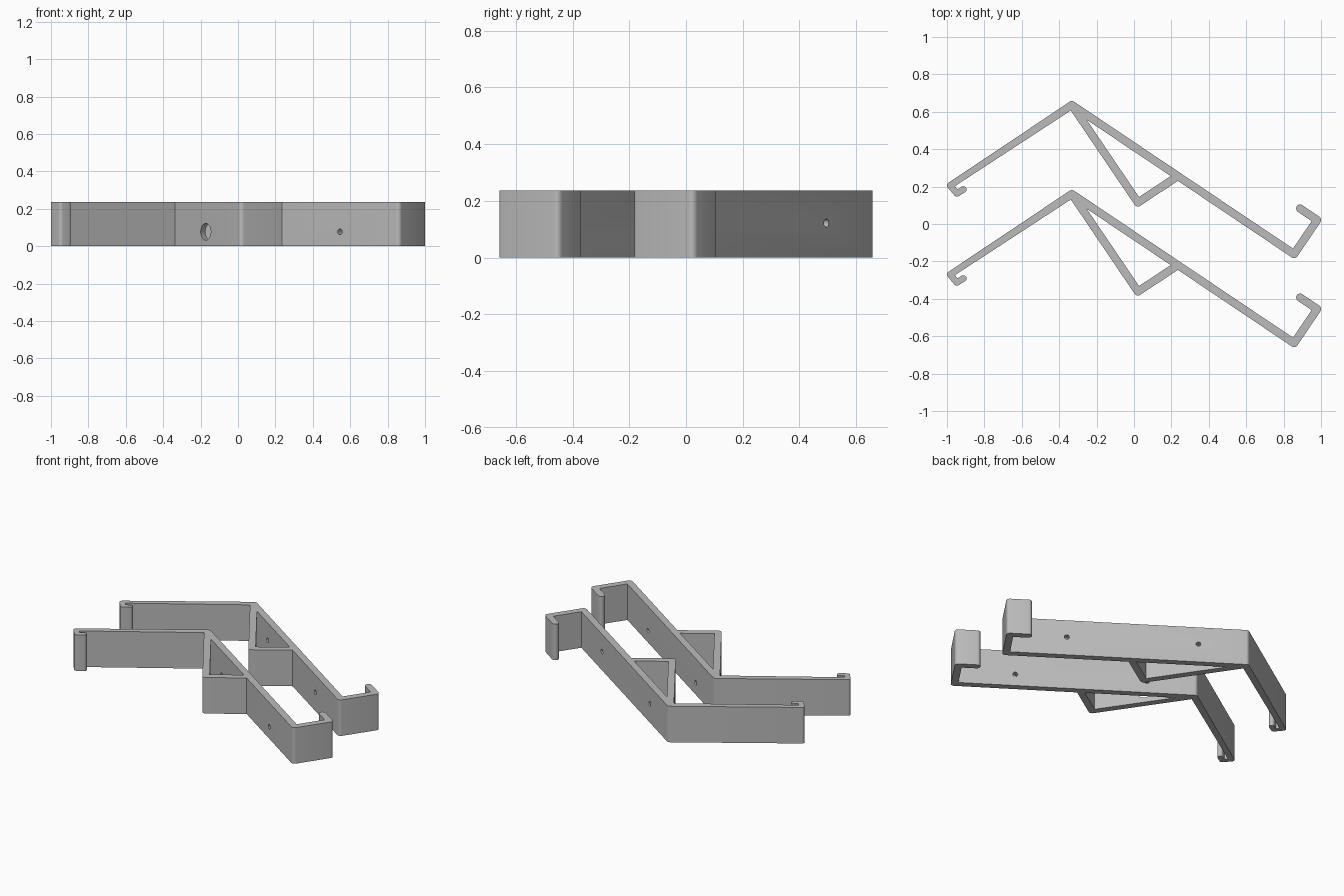
import bpy, bmesh, math
from mathutils import Vector, Matrix
from mathutils.geometry import intersect_line_line_2d  # noqa: F401

cube = bpy.data.objects.get("Cube")
if cube:
    bpy.data.objects.remove(cube)

HEIGHT = 0.236
SPACING = 0.476
THICK, THIN = 0.0214, 0.017      # half widths of the strips

# Centreline joints: (position, half width)
small_tip = (Vector((-0.912, 0.185)), THIN)
small_bend = (Vector((-0.947, 0.163)), THIN)
small_corner = (Vector((-0.983, 0.206)), THIN)
apex = (Vector((-0.332, 0.636)), THICK)
end = (Vector((0.856, -0.161)), THICK)
big_corner = (Vector((0.979, 0.021)), THICK)
big_tip = (Vector((0.888, 0.083)), THICK)
brace_joint = (Vector((0.235, 0.256)), THICK)
brace_corner = (Vector((0.021, 0.115)), THICK)

outline_walk = [small_tip, small_bend, small_corner, apex, end, big_corner,
                big_tip, big_corner, end, brace_joint, brace_corner, apex,
                small_corner, small_bend]
window_walk = [apex, brace_corner, brace_joint]

material = bpy.data.materials.new("plain grey")
material.use_nodes = True
grey = (0.5, 0.5, 0.5, 1)
material.diffuse_color = grey
material.node_tree.nodes["Principled BSDF"].inputs["Base Color"].default_value = grey


def left_normal(a, b):
    d = (b - a).normalized()
    return Vector((-d.y, d.x))


def meet(p, d, q, e):
    """Crossing of two lines given by point and direction."""
    w = q - p
    return p + d * ((w.x * e.y - w.y * e.x) / (d.x * e.y - d.y * e.x))


def offset_walk(walk):
    """Offset a closed walk to its left: round outer turns, mitre inner ones."""
    points = []
    for i, (p, r) in enumerate(walk):
        a, ra = walk[i - 1]
        b, rb = walk[(i + 1) % len(walk)]
        n0, n1 = left_normal(a, p), left_normal(p, b)
        turn = math.atan2(n0.x * n1.y - n0.y * n1.x, n0.dot(n1))
        if turn < 0 or turn > 3.1:
            sweep = -abs(turn)
            steps = max(3, round(abs(turn) / 0.26))
            start = math.atan2(n0.y, n0.x)
            for k in range(steps + 1):
                t = start + sweep * k / steps
                points.append(p + r * Vector((math.cos(t), math.sin(t))))
        else:
            s, e = p + n0 * r, p + n1 * r
            points.append(meet(s, s - (a + n0 * ra), e, (b + n1 * rb) - e))
    return points


def finish(bm, name):
    bmesh.ops.recalc_face_normals(bm, faces=bm.faces)
    mesh = bpy.data.meshes.new(name)
    bm.to_mesh(mesh)
    bm.free()
    obj = bpy.data.objects.new(name, mesh)
    bpy.context.collection.objects.link(obj)
    return obj


def drill(bm, centre, axis, z, radius, depth):
    """Add a horizontal round cutter."""
    turn = Vector((axis.x, axis.y, 0)).to_track_quat('Z', 'Y').to_matrix().to_4x4()
    bmesh.ops.create_cone(bm, cap_ends=True, segments=24, radius1=radius,
                          radius2=radius, depth=depth,
                          matrix=Matrix.Translation((centre.x, centre.y, z)) @ turn)


def make_bracket(name, shift, hole_z):
    # Strip body with the triangular window
    bm = bmesh.new()
    for walk in (outline_walk, window_walk):
        loop = [bm.verts.new((p.x, p.y + shift, 0)) for p in offset_walk(walk)]
        for i, v in enumerate(loop):
            bm.edges.new((loop[i - 1], v))
    bmesh.ops.triangle_fill(bm, use_beauty=True, edges=bm.edges[:])
    top = bmesh.ops.extrude_face_region(bm, geom=bm.faces[:])["geom"]
    bmesh.ops.translate(bm, vec=(0, 0, HEIGHT),
                        verts=[g for g in top if isinstance(g, bmesh.types.BMVert)])
    body = finish(bm, name)
    body.data.materials.append(material)

    # Two screw holes in the long strip, and a driver hole through the brace
    start = apex[0] + Vector((0, shift))
    along = (end[0] - apex[0]).normalized()
    brace = brace_corner[0] - apex[0]
    axis = left_normal(apex[0], end[0])
    first = start + along * 0.285
    access = meet(first, axis, start, brace)
    bm = bmesh.new()
    drill(bm, first, axis, hole_z, 0.015, 0.08)
    drill(bm, start + along * 1.07, axis, hole_z, 0.015, 0.08)
    drill(bm, access, axis, hole_z, 0.045, 0.13)
    cutter = finish(bm, name + "_cutter")
    cutter.hide_render = True

    cut = body.modifiers.new("holes", 'BOOLEAN')
    cut.operation, cut.solver, cut.object = 'DIFFERENCE', 'EXACT', cutter
    bpy.ops.object.select_all(action='DESELECT')
    body.select_set(True)
    bpy.context.view_layer.objects.active = body
    bpy.ops.object.modifier_apply(modifier=cut.name)
    bpy.data.objects.remove(cutter)
    bpy.ops.object.shade_smooth_by_angle(angle=math.radians(30))


make_bracket("back_bracket", 0, 0.122)
make_bracket("front_bracket", -SPACING, 0.077)
